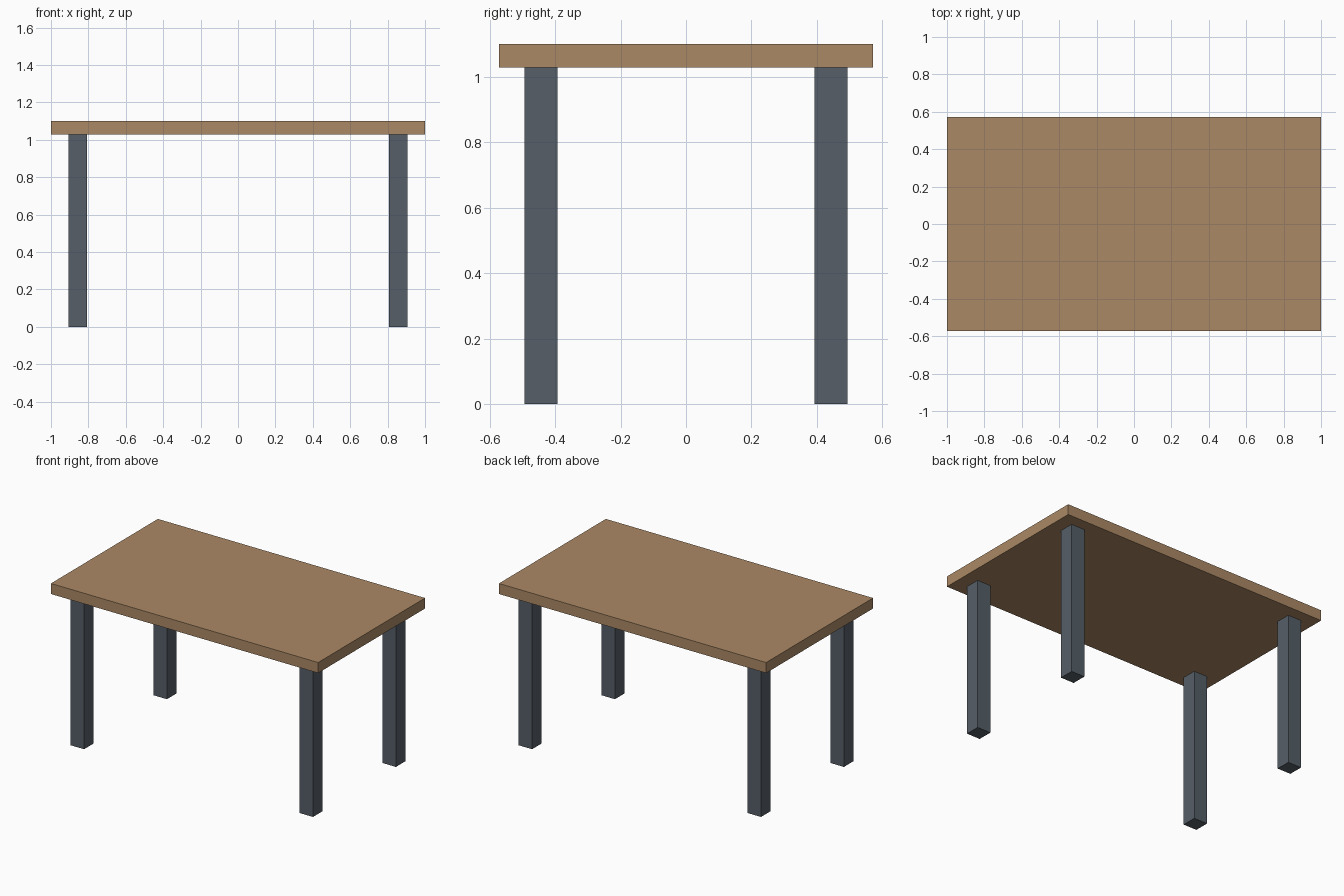
import bpy

if "Cube" in bpy.data.objects:
    bpy.data.objects.remove(bpy.data.objects["Cube"])

LENGTH, WIDTH, HEIGHT = 2.0, 1.143, 1.10
TOP_THICK = 0.0714
LEG = 0.10
LEG_X, LEG_Y = 0.857, 0.443


def material(name, rgb):
    mat = bpy.data.materials.new(name)
    mat.diffuse_color = (*rgb, 1.0)
    mat.use_nodes = True
    mat.node_tree.nodes["Principled BSDF"].inputs["Base Color"].default_value = mat.diffuse_color
    return mat


def box(name, centre, size, mat):
    bpy.ops.mesh.primitive_cube_add(size=1, location=centre)
    ob = bpy.context.object
    ob.name = name
    ob.scale = size
    bpy.ops.object.transform_apply(location=False, rotation=False, scale=True)
    ob.data.materials.append(mat)
    return ob


wood = material("wood", (0.41, 0.25, 0.13))
metal = material("dark_metal", (0.093, 0.114, 0.136))

# Tabletop slab
box("tabletop", (0, 0, HEIGHT - TOP_THICK / 2), (LENGTH, WIDTH, TOP_THICK), wood)

# Four square legs, inset from the corners
leg_h = HEIGHT - TOP_THICK
for side, sx in (("left", -1), ("right", 1)):
    for end, sy in (("front", -1), ("back", 1)):
        box(f"{end}_{side}_leg", (sx * LEG_X, sy * LEG_Y, leg_h / 2),
            (LEG, LEG, leg_h), metal)
